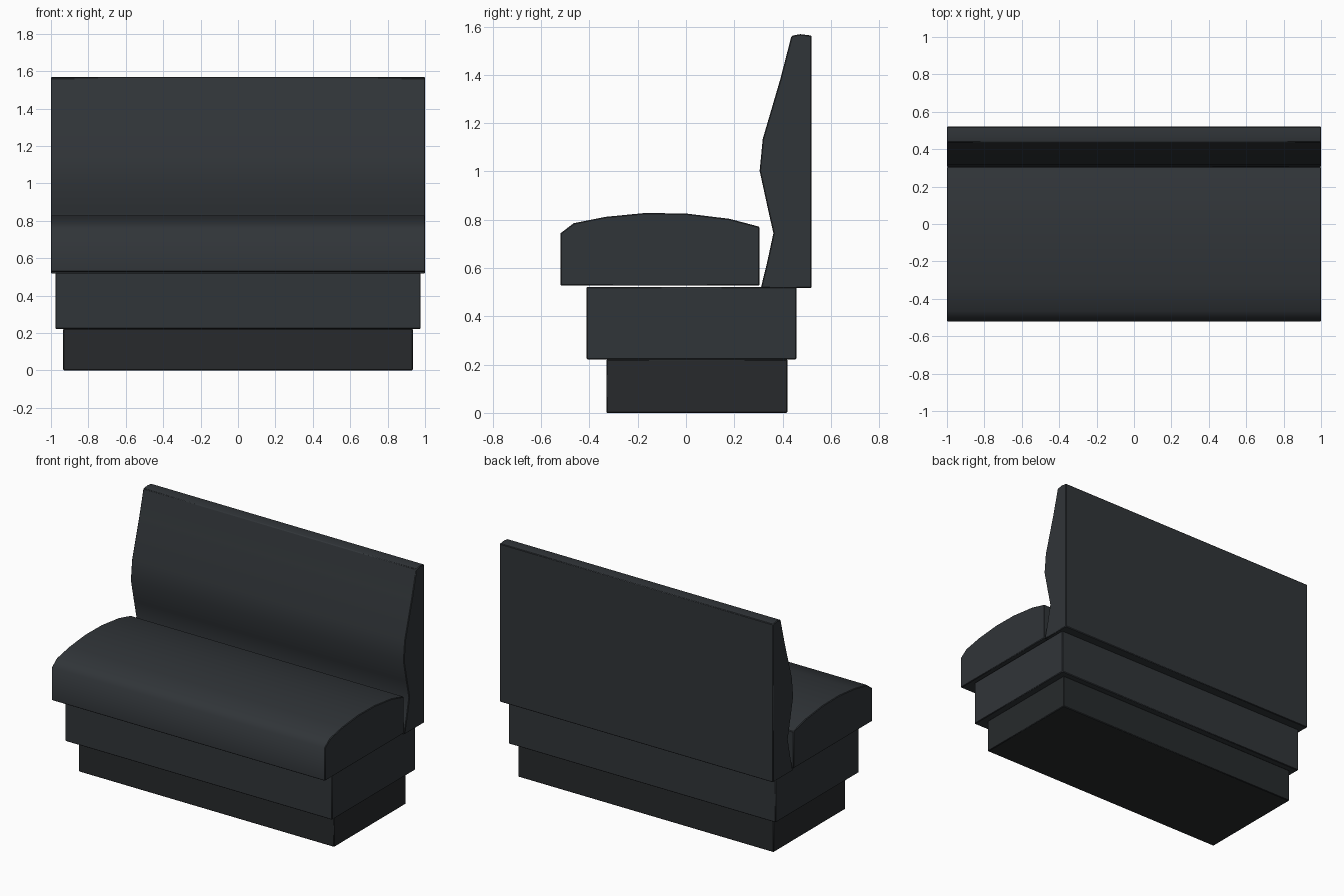
import bpy
import bmesh
import math

if "Cube" in bpy.data.objects:
    bpy.data.objects.remove(bpy.data.objects["Cube"])


def material(name, color):
    m = bpy.data.materials.new(name)
    m.diffuse_color = (*color, 1)
    m.use_nodes = True
    m.node_tree.nodes["Principled BSDF"].inputs["Base Color"].default_value = m.diffuse_color
    return m


def extrude_profile(name, profile, half_width, mat, smooth_angle=60, bevel=0.004):
    """Extrude a (y, z) side profile along x, with tiny softened edges."""
    bm = bmesh.new()
    face = bm.faces.new([bm.verts.new((-half_width, y, z)) for y, z in profile])
    ext = bmesh.ops.extrude_face_region(bm, geom=[face])
    moved = [g for g in ext["geom"] if isinstance(g, bmesh.types.BMVert)]
    bmesh.ops.translate(bm, verts=moved, vec=(2 * half_width, 0, 0))
    bmesh.ops.recalc_face_normals(bm, faces=bm.faces[:])
    mesh = bpy.data.meshes.new(name)
    bm.to_mesh(mesh)
    bm.free()
    mesh.materials.append(mat)
    obj = bpy.data.objects.new(name, mesh)
    bpy.context.collection.objects.link(obj)
    bpy.ops.object.select_all(action='DESELECT')
    obj.select_set(True)
    bpy.context.view_layer.objects.active = obj
    bpy.ops.object.shade_smooth_by_angle(angle=math.radians(smooth_angle))
    mod = obj.modifiers.new("soft_edges", 'BEVEL')
    mod.width = bevel
    mod.segments = 1
    mod.limit_method = 'ANGLE'
    mod.angle_limit = math.radians(60)
    return obj


def rect(y0, y1, z0, z1):
    return [(y0, z0), (y1, z0), (y1, z1), (y0, z1)]


vinyl = material("dark_vinyl", (0.030, 0.035, 0.040))
kick = material("dark_kick", (0.020, 0.023, 0.025))

# Stepped base
extrude_profile("plinth", rect(-0.33, 0.42, 0.0, 0.222), 0.935, kick)
extrude_profile("seat_box", rect(-0.412, 0.458, 0.222, 0.522), 0.977, vinyl)

# Domed cushion
extrude_profile("seat_cushion", [
    (-0.52, 0.527), (0.305, 0.527), (0.305, 0.771), (0.18, 0.804), (0.0, 0.826),
    (-0.17, 0.828), (-0.335, 0.812), (-0.465, 0.786), (-0.52, 0.744)], 1.0, vinyl)

# Backrest with lumbar bulge
extrude_profile("backrest", [
    (0.31, 0.517), (0.52, 0.517), (0.52, 1.563), (0.474, 1.569), (0.437, 1.562),
    (0.391, 1.384), (0.318, 1.135), (0.305, 1.003), (0.337, 0.856),
    (0.362, 0.744), (0.337, 0.628)], 1.0, vinyl)
